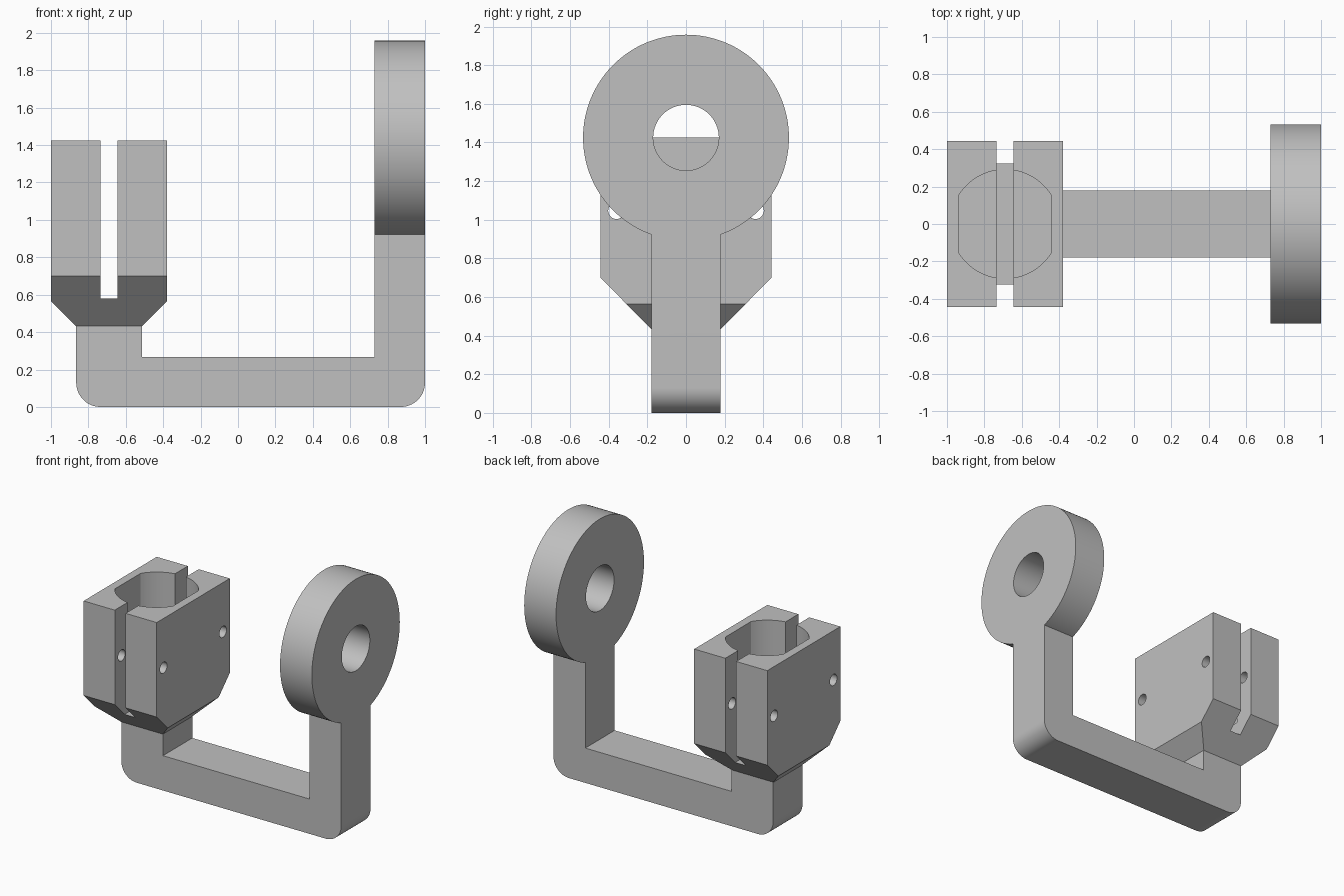
import bpy
import bmesh
from math import acos, cos, pi, radians, sin
from mathutils import Vector

cube = bpy.data.objects.get("Cube")
if cube:
    bpy.data.objects.remove(cube, do_unlink=True)

grey = bpy.data.materials.new("plain grey")
grey.use_nodes = True
COLOUR = (0.53, 0.53, 0.53, 1)
grey.diffuse_color = COLOUR
grey.node_tree.nodes["Principled BSDF"].inputs["Base Color"].default_value = COLOUR


def arc(u, v, r, start, end, n):
    """Points along an arc, both ends included."""
    steps = [start + (end - start) * i / n for i in range(n + 1)]
    return [(u + r * cos(a), v + r * sin(a)) for a in steps]


def circle(u, v, r, n):
    return arc(u, v, r, 0, 2 * pi, n)[:-1]


def prism(name, profile, axis, low, high):
    """Extrude a closed 2D profile along an axis from low to high."""
    place = {"x": lambda u, v, w: (w, u, v),
             "y": lambda u, v, w: (u, w, v),
             "z": lambda u, v, w: (u, v, w)}[axis]
    bm = bmesh.new()
    face = bm.faces.new([bm.verts.new(place(u, v, low)) for u, v in profile])
    result = bmesh.ops.extrude_face_region(bm, geom=[face], use_keep_orig=True)
    moved = [g for g in result["geom"] if isinstance(g, bmesh.types.BMVert)]
    bmesh.ops.translate(bm, verts=moved, vec=Vector(place(0, 0, high - low)))
    bmesh.ops.recalc_face_normals(bm, faces=bm.faces)
    mesh = bpy.data.meshes.new(name)
    bm.to_mesh(mesh)
    bm.free()
    mesh.materials.append(grey)
    obj = bpy.data.objects.new(name, mesh)
    bpy.context.collection.objects.link(obj)
    return obj


def activate(obj):
    bpy.ops.object.select_all(action="DESELECT")
    obj.select_set(True)
    bpy.context.view_layer.objects.active = obj


def combine(target, tool, operation):
    """Apply a boolean and discard the tool."""
    mod = target.modifiers.new(tool.name, "BOOLEAN")
    mod.object, mod.operation, mod.solver = tool, operation, "EXACT"
    activate(target)
    bpy.ops.object.modifier_apply(modifier=mod.name)
    bpy.data.objects.remove(tool, do_unlink=True)


# Bracket: U-shaped arm with rounded outer corners, its short post sunk into the clamp
R = 0.13
arm = arc(-0.865 + R, R, R, pi, 1.5 * pi, 16)
arm += arc(1 - R, R, R, 1.5 * pi, 2 * pi, 16)
arm += [(1, 1.1), (0.73, 1.1), (0.73, 0.267), (-0.512, 0.267), (-0.512, 0.45), (-0.865, 0.45)]
bracket = prism("bracket", arm, "y", -0.178, 0.178)

# Ring at the top of the tall post, with its bore
RING_Z = 1.425
combine(bracket, prism("ring", circle(0, RING_Z, 0.533, 128), "x", 0.73, 1), "UNION")
combine(bracket, prism("ring_bore", circle(0, RING_Z, 0.17, 64), "x", 0.5, 1.2), "DIFFERENCE")

# Clamp block: two crossed outlines give chamfers on all four lower sides
CX = -0.69
TOP = 1.425
END = [(0.178, 0.432), (0.443, 0.7), (0.443, TOP)]
clamp = prism("clamp_block", END + [(-y, z) for y, z in reversed(END)],
              "x", CX - 0.31, CX + 0.31)
SIDE = [(0.177, 0.432), (0.31, 0.565), (0.31, 1.6)]
outline = [(CX + x, z) for x, z in SIDE] + [(CX - x, z) for x, z in reversed(SIDE)]
combine(clamp, prism("side_outline", outline, "y", -0.6, 0.6), "INTERSECT")

# Round pocket with two flats
HOLD, FLAT = 0.291, 0.246
a = acos(FLAT / HOLD)
pocket = arc(CX, 0, HOLD, a, pi - a, 32) + arc(CX, 0, HOLD, pi + a, 2 * pi - a, 32)
combine(clamp, prism("pocket", pocket, "z", 0.7, 1.6), "DIFFERENCE")

# Clamping slot and the two bolt holes across it
slot = [(CX - 0.046, 0.58), (CX + 0.046, 0.58), (CX + 0.046, 1.6), (CX - 0.046, 1.6)]
combine(clamp, prism("slot", slot, "y", -0.6, 0.6), "DIFFERENCE")
for y in (-0.36, 0.36):
    combine(clamp, prism("bolt_hole", circle(y, 1.047, 0.043, 32), "x", -1.2, -0.2), "DIFFERENCE")

for obj in (bracket, clamp):
    activate(obj)
    bpy.ops.object.shade_smooth_by_angle(angle=radians(25))
